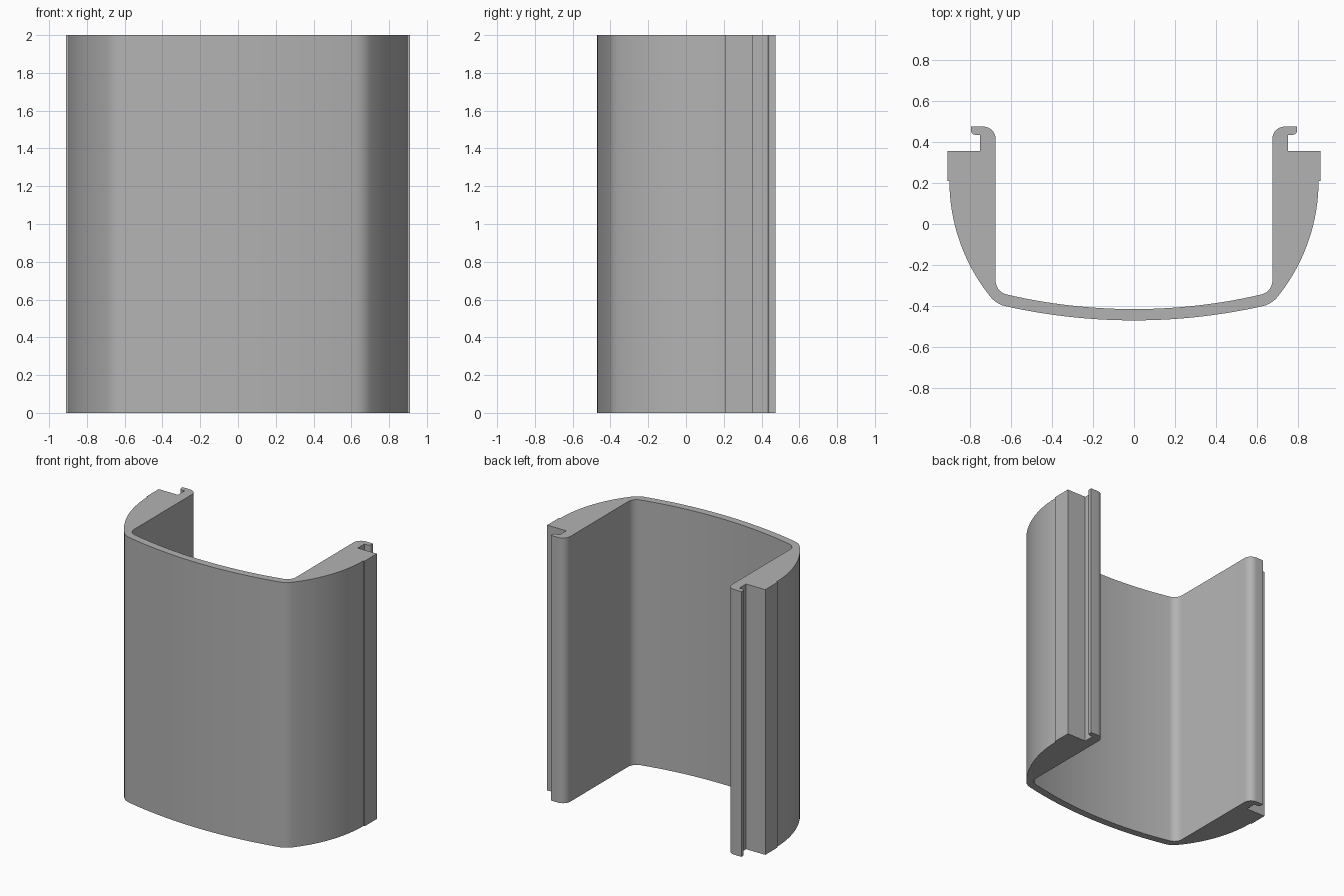
import bpy, bmesh, math
from mathutils import Vector

cube = bpy.data.objects.get("Cube")
if cube:
    bpy.data.objects.remove(cube, do_unlink=True)

HEIGHT = 2.0


def arc(start, end, bulge, steps):
    """Points of a circular arc; a positive bulge lies right of the travel direction."""
    p, q = Vector(start), Vector(end)
    chord = q - p
    half = chord.length / 2
    along = chord.normalized()
    right = Vector((along.y, -along.x))
    side = math.copysign(1, bulge)
    radius = (half * half + bulge * bulge) / (2 * abs(bulge))
    centre = (p + q) / 2 + right * (bulge - side * radius)
    sweep = 2 * math.asin(half / radius)
    points = []
    for i in range(steps + 1):
        a = sweep * (i / steps - 0.5)
        points.append(centre + radius * (along * math.sin(a) + right * side * math.cos(a)))
    return points


def corner(*points):
    return [Vector(p) for p in points]


# Left half of the cross-section, from the outer front centre round to the inner one
half = arc((0, -0.47), (0.63, -0.40), 0.0175, 14)             # outer front curve
half += arc((0.63, -0.40), (0.70, -0.355), 0.0069, 6)[1:]     # outer front corner
half += arc((0.70, -0.355), (0.90, 0.21), 0.0515, 20)[1:]     # bowed side wall
half += corner((0.91, 0.21), (0.91, 0.355), (0.75, 0.355), (0.75, 0.435))  # lip and slot
half += arc((0.775, 0.435), (0.795, 0.455), 0.0059, 5)        # hook tip
half += corner((0.795, 0.475))
half += arc((0.735, 0.475), (0.675, 0.415), 0.0176, 8)        # rounded hook back
half += arc((0.675, -0.28), (0.615, -0.345), -0.0155, 8)      # inner front corner
half += arc((0.615, -0.345), (0, -0.415), -0.0175, 14)[1:]    # inner front curve

# Mirror the half and close the outline
outline = half + [Vector((-p.x, p.y)) for p in reversed(half[1:-1])]

# Extrude the outline into the channel
bm = bmesh.new()
base = bm.faces.new([bm.verts.new((p.x, p.y, 0)) for p in outline])
walls = bmesh.ops.extrude_face_region(bm, geom=[base], use_keep_orig=True)
top_verts = [v for v in walls["geom"] if isinstance(v, bmesh.types.BMVert)]
bmesh.ops.translate(bm, vec=(0, 0, HEIGHT), verts=top_verts)
bmesh.ops.recalc_face_normals(bm, faces=bm.faces)
mesh = bpy.data.meshes.new("channel_profile")
bm.to_mesh(mesh)
bm.free()

channel = bpy.data.objects.new("channel_profile", mesh)
bpy.context.collection.objects.link(channel)

# Plain grey finish
grey = bpy.data.materials.new("plain_grey")
grey.use_nodes = True
colour = (0.45, 0.45, 0.45, 1)
grey.diffuse_color = colour
grey.node_tree.nodes["Principled BSDF"].inputs["Base Color"].default_value = colour
mesh.materials.append(grey)

# Smooth curves, crisp edges
bpy.ops.object.select_all(action="DESELECT")
channel.select_set(True)
bpy.context.view_layer.objects.active = channel
bpy.ops.object.shade_smooth_by_angle(angle=math.radians(30))
